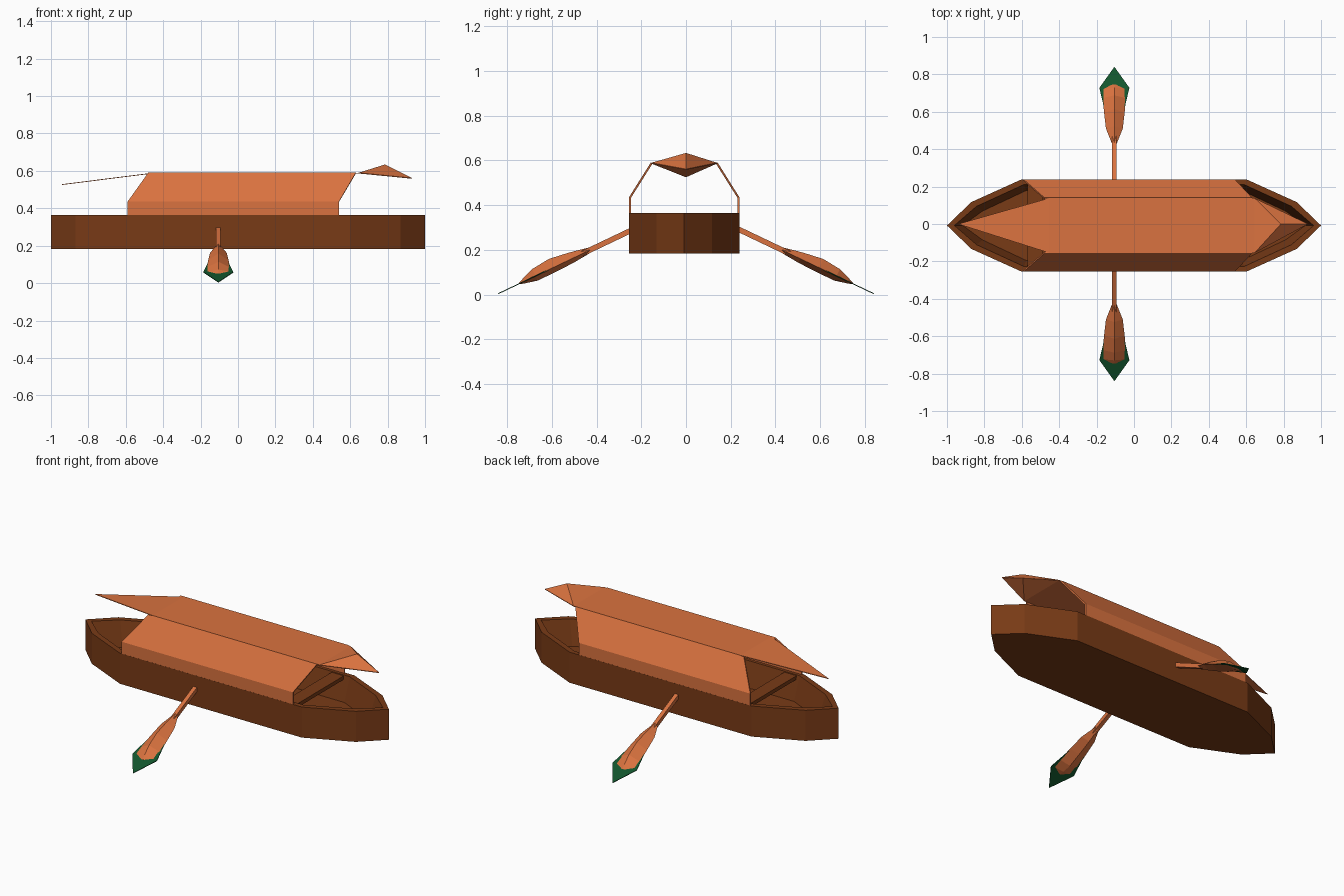
import bpy, bmesh
from mathutils import Vector

if "Cube" in bpy.data.objects:
    bpy.data.objects.remove(bpy.data.objects["Cube"])


def material(name, rgb):
    m = bpy.data.materials.new(name)
    m.diffuse_color = (*rgb, 1)
    m.use_nodes = True
    m.node_tree.nodes["Principled BSDF"].inputs["Base Color"].default_value = m.diffuse_color
    return m


ORANGE = material("orange_wood", (0.70, 0.17, 0.05))
BROWN = material("dark_brown_wood", (0.19, 0.043, 0.008))
GREEN = material("dark_green", (0.006, 0.09, 0.026))
CY = -0.008  # hull centre line


def make(name, verts, faces, mat, thick=0.0):
    """Mesh from points and faces, optionally thickened on both sides."""
    me = bpy.data.meshes.new(name)
    me.from_pydata([tuple(v) for v in verts], [], faces)
    bm = bmesh.new()
    bm.from_mesh(me)
    bmesh.ops.recalc_face_normals(bm, faces=bm.faces)
    bm.to_mesh(me)
    bm.free()
    me.materials.append(mat)
    ob = bpy.data.objects.new(name, me)
    bpy.context.collection.objects.link(ob)
    if thick:
        mod = ob.modifiers.new("thickness", 'SOLIDIFY')
        mod.thickness = thick
        mod.offset = 0
    return ob


def loft(name, rings, mat):
    """Closed skin through rings that share a point count."""
    n = len(rings[0])
    verts = [p for r in rings for p in r]
    faces = [list(range(n)), [len(verts) - n + i for i in range(n)]]
    for k in range(len(rings) - 1):
        for i in range(n):
            j = (i + 1) % n
            faces.append([k * n + i, k * n + j, (k + 1) * n + j, (k + 1) * n + i])
    return make(name, verts, faces, mat)


def hull_ring(z, inset):
    """Ten-sided boat outline pulled in by an inset."""
    tip, mx, my, sx, sy = (1 - inset * 1.4, 0.87 - inset, 0.125 - inset * 0.8,
                           0.6 - inset * 0.4, 0.247 - inset)
    half = [(tip, 0), (mx, my), (sx, sy), (-sx, sy), (-mx, my)]
    pts = half + [(-x, -y) for x, y in half]
    return [(x, y + CY, z) for x, y in pts]


# Hull: outer wall, rim, sloped inner wall and floor
loft("hull", [hull_ring(0.183, 0), hull_ring(0.365, 0),
              hull_ring(0.365, 0.028), hull_ring(0.22, 0.06)], BROWN)

# Benches across the hull at both ends of the shelter
for side, cx in (("stern", -0.53), ("bow", 0.51)):
    ring = [(-0.04, 0.338), (0.04, 0.338), (0.04, 0.36), (-0.04, 0.36)]
    loft(side + "_bench", [[(cx + x, CY + y, z) for x, z in ring]
                           for y in (-0.225, 0.225)], BROWN)

# Shelter sides: low upright strip and inward-sloping panel
for name, s in (("front_shelter_side", -1), ("back_shelter_side", 1)):
    profile = [(0.242, 0.35, -0.59, 0.54), (0.242, 0.435, -0.59, 0.54),
               (0.146, 0.588, -0.48, 0.63)]
    verts = [(x, CY + s * y, z) for y, z, x0, x1 in profile for x in (x0, x1)]
    make(name, verts, [(0, 1, 3, 2), (2, 3, 5, 4)], ORANGE, 0.009)

# Roof: flat middle, drooping pointed tail and raised pointed nose
Z = 0.588
roof = [(-0.455, CY - 0.146, Z), (0.645, CY - 0.146, Z),
        (0.645, CY + 0.146, Z), (-0.455, CY + 0.146, Z),
        (-0.94, 0, 0.527), (0.785, 0, 0.632), (0.93, 0, 0.56)]
make("roof", roof, [(0, 1, 2, 3), (0, 3, 4), (1, 5, 2), (1, 6, 5), (2, 5, 6)],
     ORANGE, 0.004)

# Oars: square shaft, ridged blade and flat green tip, one on each side
for name, side in (("front_oar", -1), ("back_oar", 1)):
    def place(s, w, h):
        p = Vector((0, 0.24, 0.29)) + s * Vector((0, 0.903, -0.43)) \
            + h * Vector((0, 0.43, 0.903))
        return (-0.105 + w, p.y * side, p.z)

    r = 0.012
    loft(name + "_shaft", [[place(s, w, h) for w, h in
                            ((r, r), (-r, r), (-r, -r), (r, -r))]
                           for s in (-0.12, 0.25)], ORANGE)
    stations = [(0.21, 0.013, 0.012, -0.012), (0.30, 0.045, 0.03, -0.02),
                (0.394, 0.055, 0.043, -0.023), (0.48, 0.062, 0.034, -0.023),
                (0.535, 0.063, 0.014, -0.01), (0.56, 0.02, 0.003, -0.003)]
    loft(name + "_blade", [[place(s, w, 0), place(s, 0, u), place(s, -w, 0),
                            place(s, 0, d)] for s, w, u, d in stations], ORANGE)
    tip = [(0.40, 0.05), (0.54, 0.08), (0.664, 0), (0.54, -0.08), (0.40, -0.05)]
    make(name + "_tip", [place(s, w, 0) for s, w in tip],
         [(0, 1, 2, 3, 4)], GREEN, 0.004)
